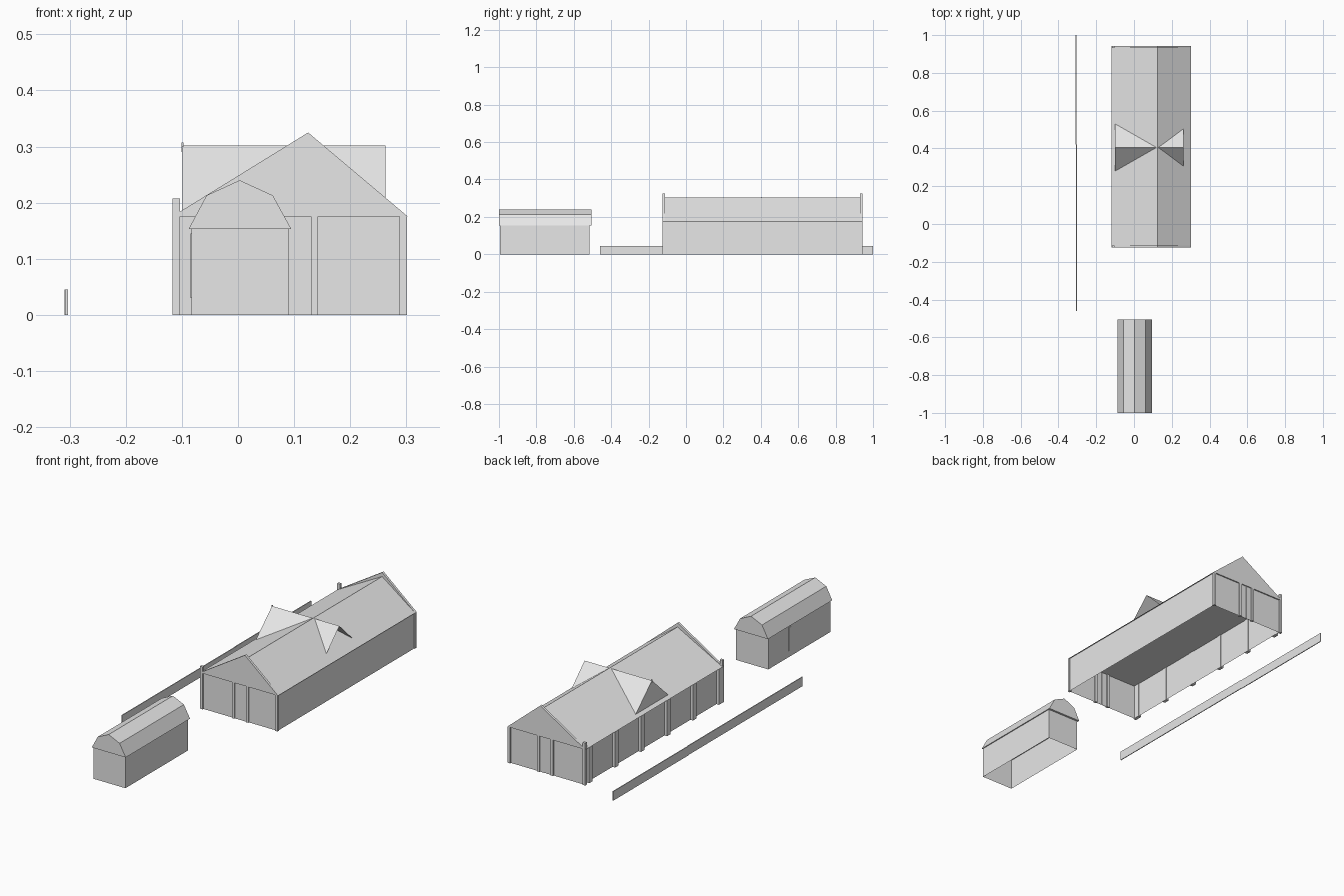
import bpy

cube = bpy.data.objects.get("Cube")
if cube:
    bpy.data.objects.remove(cube, do_unlink=True)

grey = bpy.data.materials.new("plain grey")
grey.use_nodes = True
grey.diffuse_color = (0.8, 0.8, 0.8, 1)
grey.node_tree.nodes["Principled BSDF"].inputs["Base Color"].default_value = (0.8, 0.8, 0.8, 1)


def make(name, verts, faces):
    mesh = bpy.data.meshes.new(name)
    mesh.from_pydata(verts, [], faces)
    mesh.materials.append(grey)
    obj = bpy.data.objects.new(name, mesh)
    bpy.context.collection.objects.link(obj)
    return obj


def prism(name, profile, y0, y1):
    """Extrude an x-z profile, counter-clockwise from the front, along y."""
    n = len(profile)
    verts = [(x, y, z) for y in (y0, y1) for x, z in profile]
    faces = [tuple(range(n)), tuple(reversed(range(n, 2 * n)))]
    faces += [(i, i + n, (i + 1) % n + n, (i + 1) % n) for i in range(n)]
    return make(name, verts, faces)


def box(name, x0, x1, y0, y1, z0, z1):
    return prism(name, [(x0, z0), (x1, z0), (x1, z1), (x0, z1)], y0, y1)


def walls(name, x0, x1, y0, y1, height):
    """Four wall sheets, open below and above."""
    ring = [(x0, y0), (x1, y0), (x1, y1), (x0, y1)]
    verts = [(x, y, z) for z in (0, height) for x, y in ring]
    faces = [(i, (i + 1) % 4, (i + 1) % 4 + 4, i + 4) for i in range(4)]
    return make(name, verts, faces)


# Barn shell and roof
LEFT, RIGHT, RIDGE, EAVE = -0.118, 0.303, 0.125, 0.175
FRONT, BACK = -0.119, 0.937
walls("barn_walls", -0.103, 0.297, FRONT, BACK, EAVE)
prism("barn_roof", [(LEFT, EAVE), (RIGHT, EAVE), (RIDGE, 0.305)], -0.121, 0.941)

# End gables, posts and double doors
for end, y in (("front", FRONT), ("back", BACK)):
    y0, y1 = y - 0.006, y + 0.006
    prism(end + "_gable", [(LEFT, EAVE), (RIGHT, EAVE), (RIDGE, 0.325)], y0, y1)
    box(end + "_tall_corner_post", -0.117, -0.103, y0, y1, 0, 0.207)
    for label, x in (("door_post_a", 0.056), ("door_post_b", 0.130), ("corner_post", 0.288)):
        box(f"{end}_{label}", x, x + 0.013, y0, y1, 0, EAVE)
    for label, x in (("door_leaf_a", 0.069), ("door_leaf_b", 0.101)):
        box(f"{end}_{label}", x, x + 0.029, y - 0.001, y + 0.001, 0, EAVE)

# Posts along the open side wall
for i in range(6):
    y = -0.1 + 0.2 * i
    box(f"side_post_{i + 1}", -0.117, -0.101, y - 0.013, y + 0.013, 0, EAVE)

# Dormers tapering back to the ridge
for side, x, half, base in (("left", -0.1, 0.125, 0.185), ("right", 0.263, 0.1, 0.204)):
    mid, top = 0.405, 0.302
    verts = [(x, mid - half, base), (x, mid, top), (x, mid + half, base), (0.12, mid, top)]
    faces = [(0, 1, 3), (1, 2, 3)]
    if side == "right":
        faces = [f[::-1] for f in faces]
    else:
        faces.append((0, 2, 1))
    make(side + "_dormer", verts, faces)
box("dormer_finial", -0.101, -0.097, 0.403, 0.407, 0.29, 0.307)

# Small shed with a gambrel roof and a side door
walls("shed_walls", -0.083, 0.09, -0.995, -0.515, 0.153)
prism("shed_roof", [(-0.088, 0.153), (0.095, 0.153), (0.062, 0.213),
                    (0.003, 0.24), (-0.056, 0.213)], -1.0, -0.505)
box("shed_door", -0.085, -0.083, -0.69, -0.67, 0.03, 0.145)

# Low fence in two lengths
box("fence_front", -0.307, -0.303, -0.46, 0.42, 0, 0.045)
box("fence_back", -0.309, -0.305, 0.42, 1.0, 0, 0.045)
